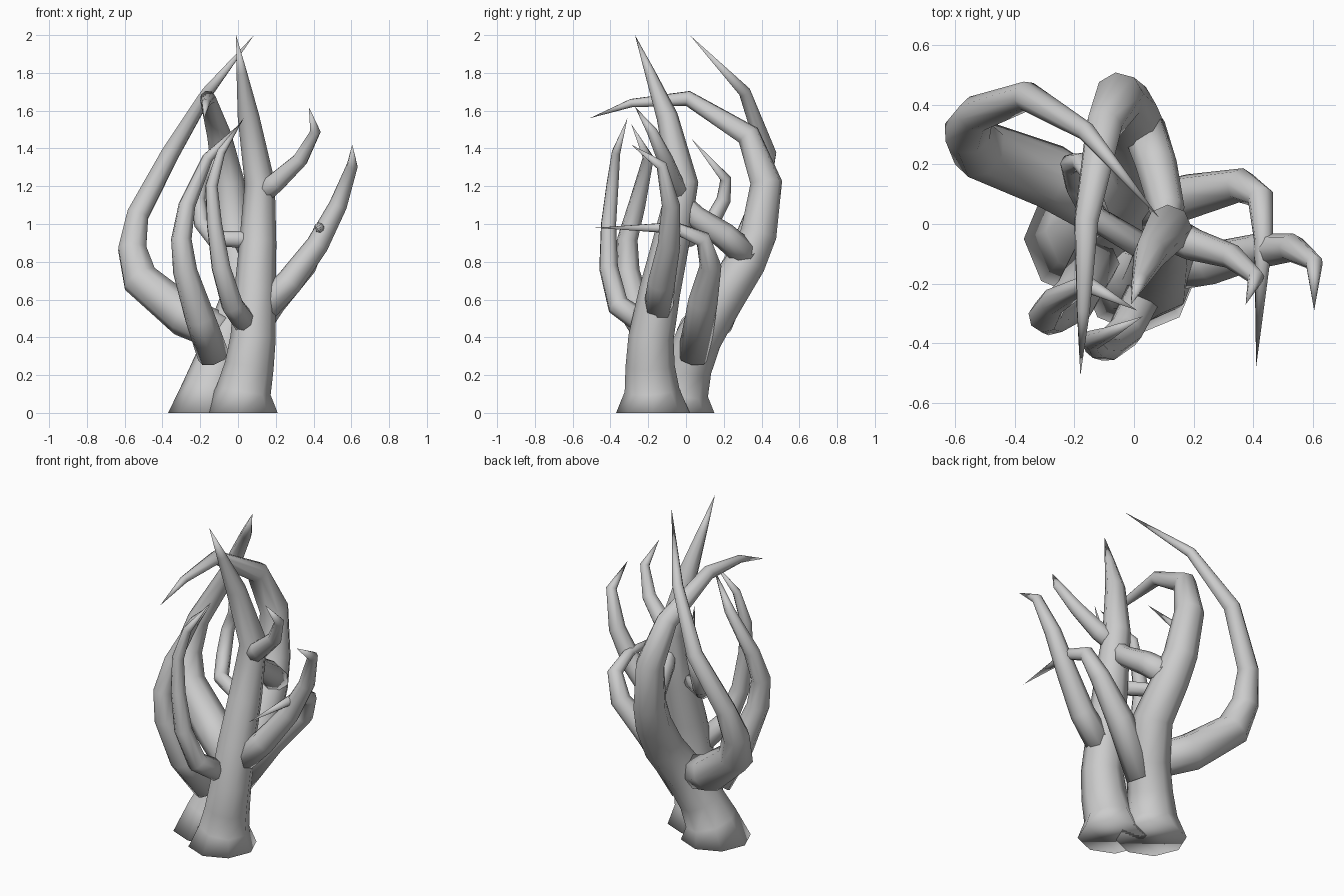
import bpy, bmesh, math
from mathutils import Vector

SIDES = 8


def limb(name, path, upright=False):
    """Tapered eight-sided tube; path rows are x, y, z, radius (last row is the point)."""
    pts = [Vector(p[:3]) for p in path]
    bm = bmesh.new()
    rings, side = [], None
    for i, p in enumerate(pts[:-1]):
        out = (pts[i + 1] - p).normalized()
        tan = out if i == 0 else (out + (p - pts[i - 1]).normalized()).normalized()
        if upright and i == 0:
            tan = Vector((0, 0, 1))
        if side is None:
            side = Vector((1, 0, 0)) if abs(tan.x) < 0.8 else Vector((0, 1, 0))
        # carry the previous frame along so the tube does not twist
        side = (side - tan * side.dot(tan)).normalized()
        up = tan.cross(side)
        ring = []
        for k in range(SIDES):
            a = 2 * math.pi * k / SIDES
            ring.append(bm.verts.new(p + path[i][3] * (math.cos(a) * side + math.sin(a) * up)))
        rings.append(ring)
    tip = bm.verts.new(pts[-1])
    for k in range(SIDES):
        n = (k + 1) % SIDES
        for a, b in zip(rings, rings[1:]):
            bm.faces.new((a[k], a[n], b[n], b[k]))
        bm.faces.new((rings[-1][k], rings[-1][n], tip))
    bm.faces.new(rings[0][::-1])
    bmesh.ops.recalc_face_normals(bm, faces=bm.faces)
    for f in bm.faces:
        f.smooth = True
    me = bpy.data.meshes.new(name)
    bm.to_mesh(me)
    bm.free()
    ob = bpy.data.objects.new(name, me)
    bpy.context.collection.objects.link(ob)


# Two flared trunks
limb("front_trunk", [
    (.015, -.175, 0, .195), (.03, -.18, .12, .145), (.06, -.19, .25, .13),
    (.08, -.185, .4, .12), (.09, -.14, .64, .11), (.105, -.08, .9, .098),
    (.115, -.015, 1.22, .08), (.055, -.10, 1.57, .057), (.02, -.19, 1.8, .028),
    (-.01, -.27, 2)], upright=True)
limb("rear_trunk", [
    (-.17, -.05, 0, .2), (-.15, -.03, .12, .15), (-.11, .01, .25, .13),
    (-.05, .07, .4, .122), (.02, .19, .6, .115), (.0, .32, .8, .105),
    (-.02, .385, .95, .097), (-.05, .425, 1.22, .085), (-.1, .33, 1.47, .064),
    (-.16, .01, 1.665, .042), (-.17, -.29, 1.64, .023), (-.18, -.51, 1.56)], upright=True)

# Large left branch that loops up to the crown
limb("left_loop_branch", [
    (-.08, .04, .42, .1), (-.28, .16, .51, .11), (-.52, .25, .71, .1),
    (-.56, .31, .87, .08), (-.53, .37, 1.05, .062), (-.36, .43, 1.37, .05),
    (-.16, .31, 1.7, .032), (.085, .02, 2)])

# Front branches curling up and inward
limb("front_left_branch", [
    (-.13, -.12, .3, .085), (-.2, -.25, .5, .08), (-.28, -.31, .75, .065),
    (-.3, -.31, .92, .055), (-.27, -.26, 1.1, .046), (-.16, -.2, 1.35, .03),
    (.01, -.29, 1.53)])
limb("front_branch", [
    (.05, -.2, .46, .065), (-.03, -.36, .57, .06), (-.09, -.41, .77, .052),
    (-.125, -.41, 1.0, .042), (-.14, -.39, 1.2, .034), (-.09, -.37, 1.38, .024),
    (.03, -.31, 1.56)])

# Right-hand branches
limb("lower_right_branch", [
    (.1, -.15, .52, .08), (.27, -.13, .69, .072), (.42, -.09, .89, .06),
    (.53, -.08, 1.1, .048), (.605, -.13, 1.31, .03), (.605, -.29, 1.42)])
limb("right_hook_branch", [
    (-.02, .04, .3, .085), (.18, .09, .59, .078), (.36, .13, .78, .058),
    (.425, .09, .92, .045), (.435, -.06, .98, .032), (.41, -.48, .98)])
limb("upper_right_branch", [
    (.1, -.02, 1.14, .062), (.2, -.07, 1.22, .055), (.33, -.11, 1.34, .042),
    (.41, -.18, 1.49, .028), (.375, -.27, 1.62)])

# Small inner branches between the trunks
limb("inner_curl_branch", [
    (.07, -.1, .92, .045), (-.13, .02, .92, .043), (-.19, .13, 1.0, .043),
    (-.21, .2, 1.13, .038), (-.18, .21, 1.24, .03), (-.08, .03, 1.45)])
limb("inner_bridge_branch", [
    (.03, .33, .83, .075), (.075, .2, .94, .07), (.11, .05, 1.04, .06),
    (.11, -.02, 1.14, .035), (.1, -.04, 1.25)])
